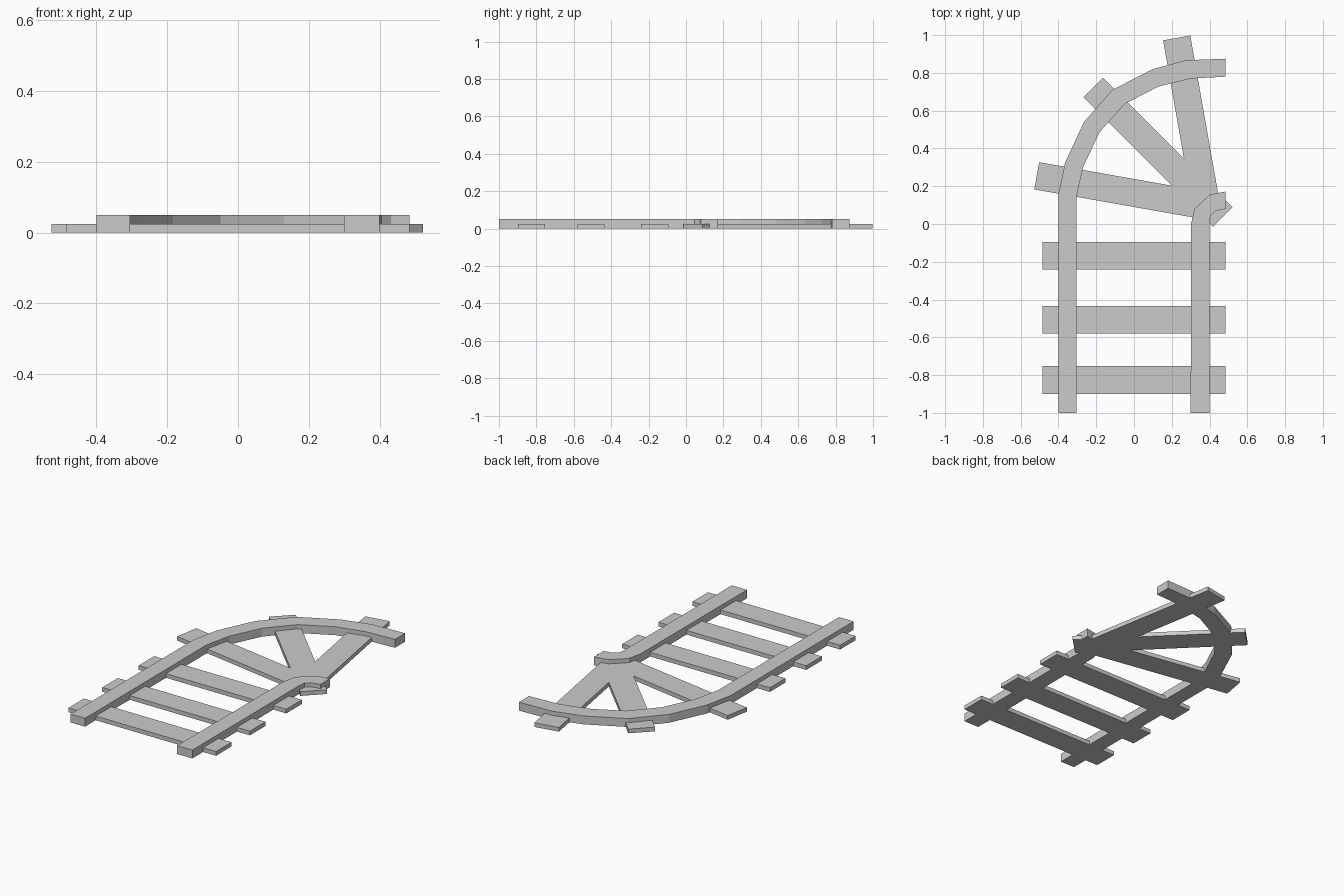
import bpy, bmesh
from math import radians, cos, sin

if "Cube" in bpy.data.objects:
    bpy.data.objects.remove(bpy.data.objects["Cube"])

RAIL_H, TIE_H = 0.05, 0.025
TIE_L, TIE_W = 0.97, 0.146


def make_object(name, bm):
    bmesh.ops.recalc_face_normals(bm, faces=bm.faces)
    mesh = bpy.data.meshes.new(name)
    bm.to_mesh(mesh)
    bm.free()
    obj = bpy.data.objects.new(name, mesh)
    bpy.context.collection.objects.link(obj)
    return obj


def rail(name, left, right):
    """Box-section rail between matching left and right edge points."""
    bm = bmesh.new()
    rings = []
    for (ax, ay), (bx, by) in zip(left, right):
        rings.append([bm.verts.new(p) for p in (
            (ax, ay, 0), (bx, by, 0), (bx, by, RAIL_H), (ax, ay, RAIL_H))])
    for r, s in zip(rings, rings[1:]):
        for i in range(4):
            j = (i + 1) % 4
            bm.faces.new((r[i], r[j], s[j], s[i]))
    bm.faces.new(rings[0])
    bm.faces.new(rings[-1])
    return make_object(name, bm)


def tie(name, x, y, angle=0):
    """Flat plank centred on x, y and turned about z."""
    bm = bmesh.new()
    bmesh.ops.create_cube(bm, size=1)
    bmesh.ops.scale(bm, vec=(TIE_L, TIE_W, TIE_H), verts=bm.verts)
    obj = make_object(name, bm)
    obj.location = (x, y, TIE_H / 2)
    obj.rotation_euler.z = radians(angle)
    return obj


# Long outer rail: straight run, then a faceted quarter bend
rail("outer_rail",
     [(-0.40, -1), (-0.40, 0.155), (-0.365, 0.325), (-0.265, 0.54),
      (-0.115, 0.71), (0.10, 0.82), (0.275, 0.867), (0.485, 0.875)],
     [(-0.305, -1), (-0.305, 0.14), (-0.27, 0.30), (-0.183, 0.485),
      (-0.05, 0.635), (0.13, 0.728), (0.30, 0.77), (0.485, 0.78)])

# Short inner rail with a tight bend
rail("inner_rail",
     [(0.30, -1), (0.302, 0), (0.32, 0.08), (0.40, 0.155), (0.485, 0.172)],
     [(0.40, -1), (0.40, 0), (0.405, 0.045), (0.433, 0.07), (0.485, 0.08)])

# Ties across the straight section
for i, y in enumerate((-0.167, -0.508, -0.826)):
    tie(f"straight_tie_{i + 1}", 0, y)

# Ties fanning through the bend, located by their outer ends
for i, (x, y, a) in enumerate(((-0.515, 0.255, -10), (-0.215, 0.723, -45),
                               (0.226, 0.985, -80))):
    r = radians(a)
    tie(f"bend_tie_{i + 1}", x + cos(r) * TIE_L / 2, y + sin(r) * TIE_L / 2, a)
